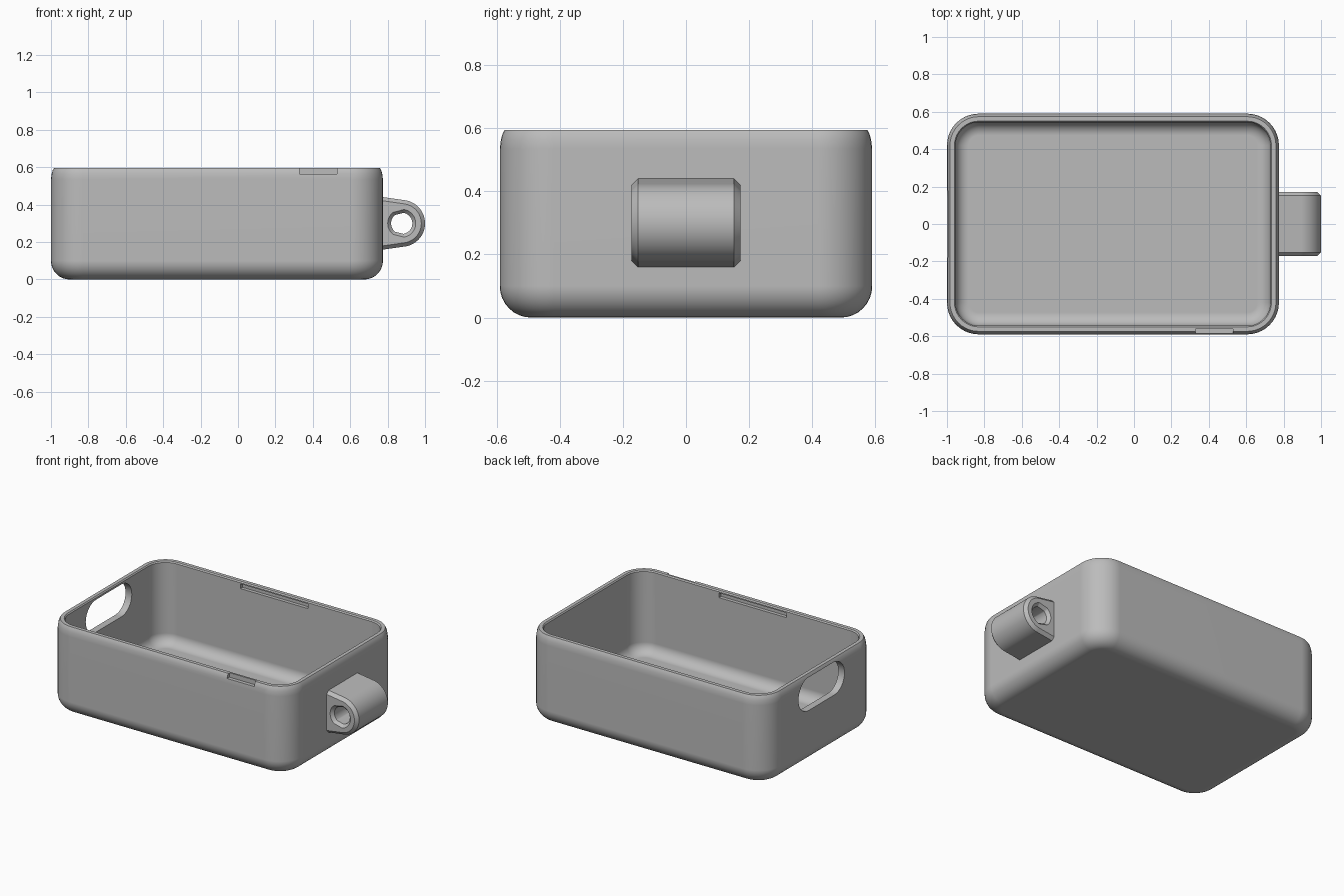
import bpy, bmesh
from math import sin, cos, pi, atan2, radians
from mathutils import Vector

cube = bpy.data.objects.get("Cube")
if cube:
    bpy.data.objects.remove(cube, do_unlink=True)

grey = bpy.data.materials.new("matte grey")
grey.use_nodes = True
colour = (0.5, 0.5, 0.5, 1)
grey.diffuse_color = colour
grey.node_tree.nodes["Principled BSDF"].inputs["Base Color"].default_value = colour

X0, X1, HALF_Y, TOP = -1.0, 0.775, 0.59, 0.595
MID_X = (X0 + X1) / 2
HALF_X = (X1 - X0) / 2


def loft(name, rings, closed=False):
    """Skin a list of equal rings; cap the ends unless closed into a loop."""
    bm = bmesh.new()
    loops = [[bm.verts.new(p) for p in ring] for ring in rings]
    pairs = list(zip(loops, loops[1:]))
    if closed:
        pairs.append((loops[-1], loops[0]))
    else:
        bm.faces.new(loops[0])
        bm.faces.new(loops[-1])
    for a, b in pairs:
        for i in range(len(a)):
            j = (i + 1) % len(a)
            bm.faces.new((a[i], a[j], b[j], b[i]))
    bmesh.ops.recalc_face_normals(bm, faces=bm.faces)
    mesh = bpy.data.meshes.new(name)
    bm.to_mesh(mesh)
    bm.free()
    mesh.materials.append(grey)
    ob = bpy.data.objects.new(name, mesh)
    bpy.context.collection.objects.link(ob)
    return ob


def activate(ob):
    bpy.ops.object.select_all(action="DESELECT")
    ob.select_set(True)
    bpy.context.view_layer.objects.active = ob


def cut(target, cutter):
    mod = target.modifiers.new("cut", "BOOLEAN")
    mod.operation = "DIFFERENCE"
    mod.solver = "EXACT"
    mod.object = cutter
    activate(target)
    bpy.ops.object.modifier_apply(modifier=mod.name)
    bpy.data.objects.remove(cutter, do_unlink=True)


def smooth(ob):
    activate(ob)
    bpy.ops.object.shade_smooth_by_angle(angle=radians(30))
    mod = ob.modifiers.new("even shading", "WEIGHTED_NORMAL")
    mod.keep_sharp = True


def box_cutter(lo, hi):
    rings = [[(lo[0], lo[1], z), (hi[0], lo[1], z), (hi[0], hi[1], z), (lo[0], hi[1], z)]
             for z in (lo[2], hi[2])]
    return loft("cutter", rings)


def rounded_ring(inset, z, radius=0.17, steps=10):
    r = max(radius - inset, 0.012)
    hx, hy = HALF_X - inset - r, HALF_Y - inset - r
    ring = []
    for k, (sx, sy) in enumerate([(1, 1), (-1, 1), (-1, -1), (1, -1)]):
        for i in range(steps + 1):
            a = (k + i / steps) * pi / 2
            ring.append((MID_X + sx * hx + r * cos(a), sy * hy + r * sin(a), z))
    return ring


# Open case: outside fillet, softened rim, inside wall and floor fillet
FILLET, WALL, FLOOR_FILLET, STEPS = 0.1, 0.046, 0.07, 8
quarter = [i / STEPS * pi / 2 for i in range(STEPS + 1)]
profile = [(FILLET * (1 - sin(a)), FILLET * (1 - cos(a))) for a in quarter]
profile += [(0, 0.535), (0.004, 0.565), (0.009, 0.583), (0.016, TOP)]
profile += [(WALL - 0.006, TOP), (WALL, TOP - 0.008)]
profile += [(WALL + FLOOR_FILLET * (1 - cos(a)), WALL + FLOOR_FILLET * (1 - sin(a)))
            for a in quarter]
case = loft("case", [rounded_ring(inset, z) for inset, z in profile])

# Snap slots inside the two long walls
for side in (-1, 1):
    ys = sorted((side * 0.53, side * 0.567))
    cut(case, box_cutter((MID_X - 0.25, ys[0], 0.548), (MID_X + 0.25, ys[1], 0.579)))

# Opening notch in the front rim
cut(case, box_cutter((0.33, -0.65, 0.565), (0.53, -0.562, 0.65)))

# Rounded port through the end wall
PORT_R, PORT_Z, PORT_Y = 0.108, 0.467, 0.135
port = []
for side in (1, -1):
    for i in range(17):
        a = i / 16 * pi - pi / 2
        port.append((side * (PORT_Y + PORT_R * cos(a)), PORT_Z + side * PORT_R * sin(a)))
cut(case, loft("cutter", [[(x, y, z) for y, z in port] for x in (-1.1, -0.9)]))
smooth(case)

# Chamfered lug with a countersunk cross hole
CX, CZ, R, LUG_Y = 0.875, 0.3, 0.125, 0.172


def lug_outline(inset):
    r, h = R - inset, 0.142 - inset
    pts = [(r * cos(radians(a)), r * sin(radians(a))) for a in range(-80, 81, 5)]
    pts += [(-0.112, h * (1 - i / 4)) for i in range(9)]
    return pts


angles = [atan2(z, x) for x, z in lug_outline(0)]


def at_y(pts, y):
    return [Vector((CX + x, y, CZ + z)) for x, z in pts]


def hole(r):
    return [(r * cos(a), r * sin(a)) for a in angles]


CH = 0.02
lug = loft("strap_lug", [
    at_y(lug_outline(CH), -LUG_Y), at_y(lug_outline(0), CH - LUG_Y),
    at_y(lug_outline(0), LUG_Y - CH), at_y(lug_outline(CH), LUG_Y),
    at_y(hole(0.075), LUG_Y), at_y(hole(0.057), LUG_Y - CH),
    at_y(hole(0.057), CH - LUG_Y), at_y(hole(0.075), -LUG_Y)], closed=True)
smooth(lug)
